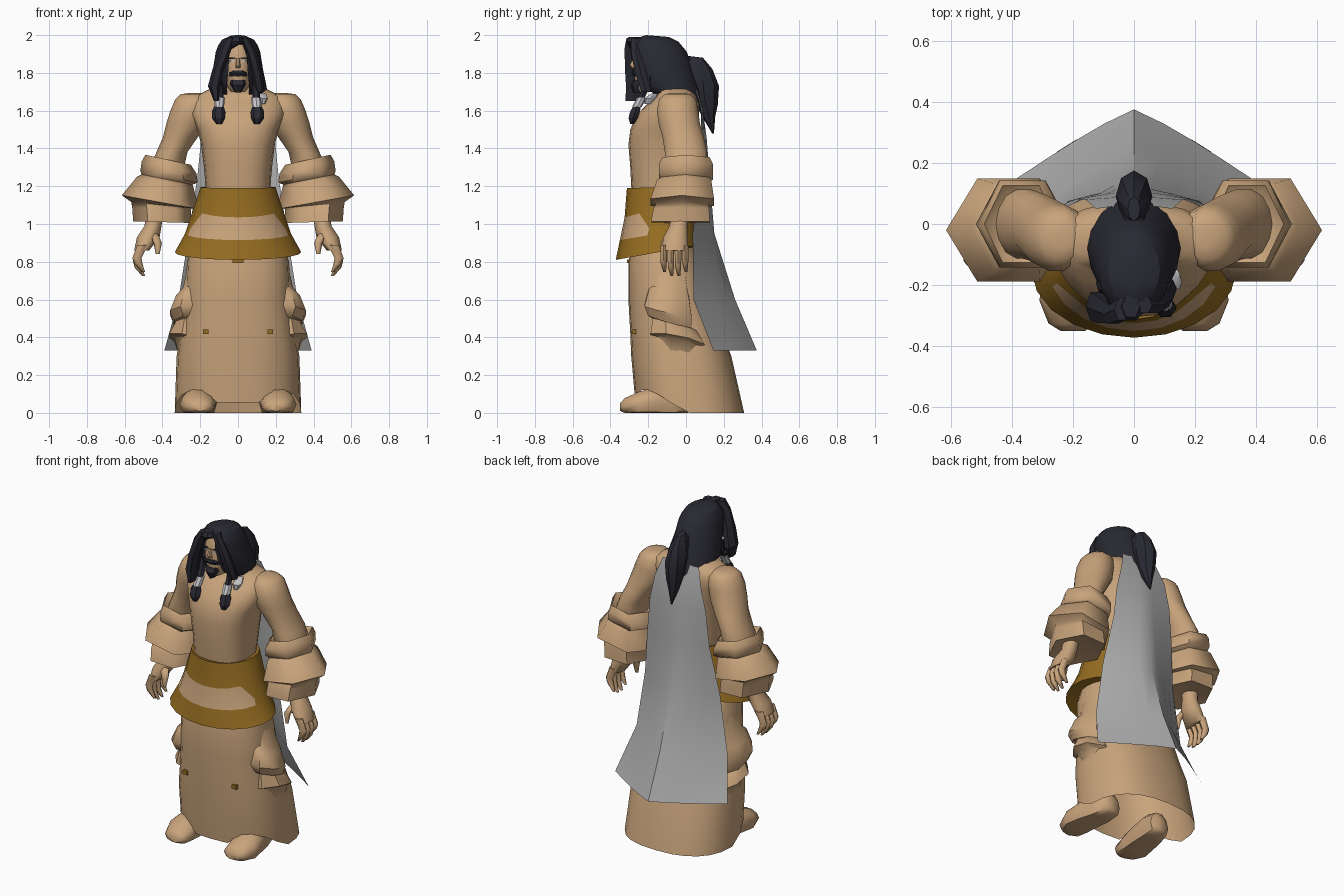
import bpy, bmesh, math


def mat(name, rgb):
    m = bpy.data.materials.new(name)
    m.diffuse_color = (*rgb, 1)
    return m


TAN = mat("tan", (0.58, 0.37, 0.20))
GOLD = mat("gold", (0.30, 0.15, 0.015))
HAIR = mat("dark_hair", (0.022, 0.022, 0.032))
GREY = mat("cape_grey", (0.42, 0.42, 0.42))
PALE = mat("pale_bead", (0.55, 0.55, 0.57))


def finish(bm, name, mats, mirror=False, angle=40, normals=True):
    if normals:
        bmesh.ops.recalc_face_normals(bm, faces=bm.faces)
    me = bpy.data.meshes.new(name)
    bm.to_mesh(me)
    bm.free()
    for m in mats:
        me.materials.append(m)
    for p in me.polygons:
        p.use_smooth = True
    me.set_sharp_from_angle(angle=math.radians(angle))
    ob = bpy.data.objects.new(name, me)
    bpy.context.collection.objects.link(ob)
    if mirror:
        ob.modifiers.new("mirror", 'MIRROR').use_mirror_merge = False
    return ob


def loft(name, rings, m, n=12, mirror=False, axis='z', power=1.0, angle=40,
         rule=None, cut=None, caps=True, phase=0.0, mats=None, warp=None):
    """Skin rings of (x, y, z, rx, ry, tilt, lift); axis 'y' stacks them along y."""
    bm = bmesh.new()
    rows = []
    for k, r in enumerate(rings):
        x, y, z, rx, ry, tilt, lift = (list(r) + [0, 0])[:7]
        row = []
        for i in range(n):
            a = 2 * math.pi * (i + phase) / n
            c, s = math.cos(a), math.sin(a)
            c2 = math.copysign(abs(c) ** power, c)
            s2 = math.copysign(abs(s) ** power, s)
            if axis == 'z':
                co = (x + rx * c2, y + ry * s2, z + tilt * rx * c + lift * (1 + s) / 2)
            else:
                co = (x + rx * c2, y, max(0, z + ry * s2))
            row.append(bm.verts.new(warp(k, *co) if warp else co))
        rows.append(row)
    for a, b in zip(rows, rows[1:]):
        for i in range(n):
            j = (i + 1) % n
            bm.faces.new((a[i], a[j], b[j], b[i]))
    if caps:
        bm.faces.new(rows[0])
        bm.faces.new(rows[-1])
    bmesh.ops.recalc_face_normals(bm, faces=bm.faces)
    if cut:
        bmesh.ops.delete(bm, geom=[f for f in bm.faces if cut(f.calc_center_median())],
                         context='FACES')
    if rule:
        for f in bm.faces:
            f.material_index = rule(f.calc_center_median())
    return finish(bm, name, mats or [m], mirror, angle, normals=False)


def box(name, x, y, z, sx, sy, sz, m, mirror=False):
    bm = bmesh.new()
    bmesh.ops.create_cube(bm, size=1)
    for v in bm.verts:
        v.co = (x + v.co.x * sx, y + v.co.y * sy, z + v.co.z * sz)
    return finish(bm, name, [m], mirror)


# Torso with sloping shoulders and neck
loft("torso", [(0, -.13, 1.12, .165, .15), (0, -.125, 1.2, .172, .165), (0, -.12, 1.3, .18, .175),
               (0, -.12, 1.42, .195, .185), (0, -.115, 1.5, .215, .18), (0, -.095, 1.58, .25, .165),
               (0, -.065, 1.64, .255, .135), (0, -.055, 1.675, .24, .11), (0, -.055, 1.695, .19, .10),
               (0, -.075, 1.725, .13, .10), (0, -.10, 1.77, .09, .085), (0, -.12, 1.81, .06, .07)],
     TAN, n=20, power=.82, angle=70)


# Belt with flared skirt and pale front band that tapers at its ends
def band_ends(k, x, y, z):
    if k == 2 and y < -.15 and abs(x) > .21:
        return x * 1.13, y, .975
    return x, y, z


loft("belt_skirt", [(0, -.125, 1.185, .18, .175, 0, .01), (0, -.125, 1.19, .198, .188, 0, .01),
                    (0, -.135, 1.035, .235, .19, 0, .1), (0, -.14, .915, .28, .21, 0, .07),
                    (0, -.15, .81, .335, .222, 0, .08), (0, -.13, .87, .25, .17)],
     None, n=20, mats=[GOLD, TAN], warp=band_ends,
     rule=lambda c: 1 if .92 < c.z < 1.03 and c.y < -.2 else 0)
box("belt_tab", 0, -.303, .803, .06, .02, .02, GOLD)


# Long robe trailing backwards, hem raised over the feet
def hem(k, x, y, z):
    if k == 5:
        z = 0 if y > 0 else (.055 if abs(x) < .13 else .12 * min(1, -y / .18))
    return x, y, z


loft("robe", [(0, -.12, .9, .24, .16), (0, -.11, .8, .27, .195), (0, -.085, .6, .28, .22),
              (0, -.05, .42, .305, .245), (0, -.025, .3, .325, .265), (0, .02, 0, .335, .288)],
     TAN, n=24, power=.82, caps=False, warp=hem)
box("robe_studs", .17, -.274, .43, .03, .02, .025, GOLD, mirror=True)

# Layered hip guards, tiers sloping down to the back
loft("hip_guards", [(.235, -.09, .79, .03, .08), (.24, -.085, .68, .055, .095, -.3),
                    (.25, -.09, .66, .085, .115, -.3, -.05), (.265, -.095, .57, .103, .135, -.1, -.06),
                    (.255, -.085, .52, .09, .125, -.1, -.07), (.25, -.06, .50, .085, .125, .1, -.07),
                    (.25, -.045, .41, .122, .155, .25, -.06), (.245, -.04, .40, .10, .13, .2, -.06),
                    (.235, -.03, .34, .09, .12, 0, -.03), (.23, -.03, .36, .06, .09)],
     TAN, n=8, mirror=True, phase=.5, angle=40)

# Chunky shoes
loft("shoes", [(.20, -.35, .03, .04, .02), (.205, -.325, .035, .075, .045),
               (.215, -.25, .045, .095, .07), (.205, -.17, .055, .09, .085),
               (.19, -.07, .06, .08, .10), (.18, .01, .055, .065, .08), (.18, .03, .05, .03, .04)],
     TAN, n=10, mirror=True, axis='y', angle=50)

# Arms with rounded shoulders
loft("arms", [(.225, -.045, 1.694, .03, .03), (.238, -.045, 1.687, .065, .07),
              (.24, -.045, 1.66, .092, .10), (.252, -.045, 1.6, .106, .112),
              (.272, -.035, 1.53, .108, .112), (.305, -.015, 1.46, .092, .112),
              (.35, .0, 1.38, .082, .115), (.375, .0, 1.3, .09, .115),
              (.385, .0, 1.22, .09, .10)], TAN, n=14, mirror=True, angle=70)

# Three stepped six-sided sleeve cuffs
loft("sleeve_cuffs", [(.37, .0, 1.315, .09, .115, .2), (.37, .0, 1.34, .12, .145, .22),
                      (.365, .0, 1.30, .145, .165, .22), (.365, .0, 1.25, .152, .165, .2),
                      (.375, -.005, 1.235, .135, .145, .2),
                      (.385, -.01, 1.22, .15, .165, .2), (.41, -.02, 1.115, .205, .195, .18),
                      (.405, -.02, 1.10, .16, .16, .1), (.405, -.025, 1.08, .155, .17, .05),
                      (.40, -.03, 1.01, .155, .18, .03), (.43, -.03, 1.03, .07, .08)],
     TAN, n=6, mirror=True, angle=62)

# Hands with four curled fingers and a thumb
loft("palms", [(.44, -.03, 1.06, .045, .05), (.45, -.04, .99, .045, .05),
               (.475, -.055, .93, .06, .068), (.51, -.06, .86, .04, .073)],
     TAN, n=10, mirror=True, angle=60)
for i in range(4):
    y = -.118 + i * .038
    d = .02 if i in (0, 3) else 0
    loft("fingers_%d" % (i + 1), [(.505, y, .89, .028, .021), (.535, y, .82, .024, .02),
                                  (.527, y, .77 + d, .021, .018), (.50, y + .005, .725 + d, .008, .008)],
         TAN, n=6, mirror=True, angle=65)
loft("thumbs", [(.455, -.08, .95, .03, .028), (.425, -.115, .9, .022, .022),
                (.425, -.12, .84, .01, .01)], TAN, n=6, mirror=True, angle=65)

# Cape: a curved sheet widening to the hem
bm = bmesh.new()
rows = []
for z, w, yc, ye in [(1.71, .125, .065, .05), (1.6, .16, .09, .08), (1.45, .195, .11, .08),
                     (1.25, .215, .125, .075), (.95, .26, .15, .035), (.6, .315, .26, .04),
                     (.33, .39, .375, .145)]:
    rows.append([bm.verts.new((w * t, yc + (ye - yc) * abs(t) ** 1.15, z))
                 for t in (-1, -.75, -.5, -.25, 0, .25, .5, .75, 1)])
for a, b in zip(rows, rows[1:]):
    for i in range(8):
        bm.faces.new((a[i], b[i], b[i + 1], a[i + 1]))
finish(bm, "cape", [GREY])

# Head and facial details
loft("head", [(0, -.17, 1.70, .035, .09), (0, -.17, 1.73, .06, .105), (0, -.165, 1.80, .082, .11),
              (0, -.16, 1.88, .088, .115), (0, -.15, 1.95, .07, .10)], TAN, n=14)
loft("nose", [(0, -.272, 1.88, .008, .01), (0, -.278, 1.84, .013, .022),
              (0, -.272, 1.825, .014, .012)], TAN, n=6)
box("eyes", .032, -.265, 1.862, .026, .012, .008, PALE, mirror=True)
box("eyebrows", .033, -.267, 1.878, .04, .014, .007, HAIR, mirror=True)
loft("moustache", [(0, -.255, 1.812, .03, .03), (0, -.25, 1.80, .05, .04),
                   (0, -.25, 1.782, .05, .025)], HAIR, n=8)
loft("beard", [(0, -.25, 1.762, .042, .03), (0, -.25, 1.735, .042, .045),
               (0, -.25, 1.695, .015, .03)], HAIR, n=8)

# Hair cap, open in front of the face and longer at the back
loft("hair", [(0, -.15, 2.0, .04, .06, 0, -.01), (0, -.15, 1.985, .085, .11, 0, -.02),
              (0, -.155, 1.955, .105, .14, 0, -.02), (0, -.15, 1.91, .118, .155),
              (0, -.125, 1.82, .132, .16), (0, -.085, 1.74, .152, .16, 0, -.03),
              (0, -.05, 1.695, .155, .135, 0, -.06), (0, -.01, 1.66, .12, .10, 0, -.07)],
     HAIR, n=16, angle=30,
     cut=lambda c: abs(c.x) < .045 and c.y < -.1 and c.z < 1.945)

# Loose front locks and fringe, parted over the forehead
loft("left_lock", [(-.04, -.28, 1.985, .025, .04), (-.065, -.295, 1.93, .033, .035),
                   (-.105, -.28, 1.82, .03, .05), (-.125, -.27, 1.73, .034, .055),
                   (-.115, -.29, 1.65, .012, .035)], HAIR, n=6, angle=25)
loft("right_lock", [(.035, -.265, 1.985, .025, .03), (.07, -.265, 1.91, .03, .03),
                    (.10, -.24, 1.8, .03, .035), (.115, -.21, 1.7, .025, .03)],
     HAIR, n=6, angle=25)
loft("fringe", [(-.01, -.27, 1.99, .03, .04), (-.015, -.29, 1.965, .045, .03),
                (-.04, -.285, 1.93, .015, .012)], HAIR, n=6, angle=25)

# Braids with beads
loft("braids", [(.10, -.19, 1.78, .025, .03), (.095, -.225, 1.69, .02, .02),
                (.10, -.255, 1.635, .02, .02), (.103, -.27, 1.595, .036, .03),
                (.103, -.28, 1.56, .034, .028), (.10, -.285, 1.53, .015, .012)],
     HAIR, n=6, mirror=True, angle=25)
loft("braid_beads", [(.095, -.233, 1.67, .026, .026), (.10, -.26, 1.62, .026, .026)],
     PALE, n=8, mirror=True)
loft("shoulder_clasp", [(.13, -.165, 1.69, .02, .02), (.13, -.19, 1.665, .028, .03),
                        (.13, -.20, 1.635, .012, .02)], PALE, n=8)

# Ponytail and its tie
loft("ponytail", [(0, .05, 1.89, .02, .04, 0, -.01), (0, .07, 1.86, .042, .07, 0, -.04),
                  (0, .09, 1.77, .06, .085, 0, -.04), (0, .10, 1.67, .05, .068, 0, -.04),
                  (0, .12, 1.57, .03, .035), (0, .143, 1.48, .004, .005)],
     HAIR, n=8, angle=25)
loft("hair_tie", [(0, -.02, 1.84, .045, .05), (0, .06, 1.83, .03, .04)], HAIR, n=8, axis='y')
